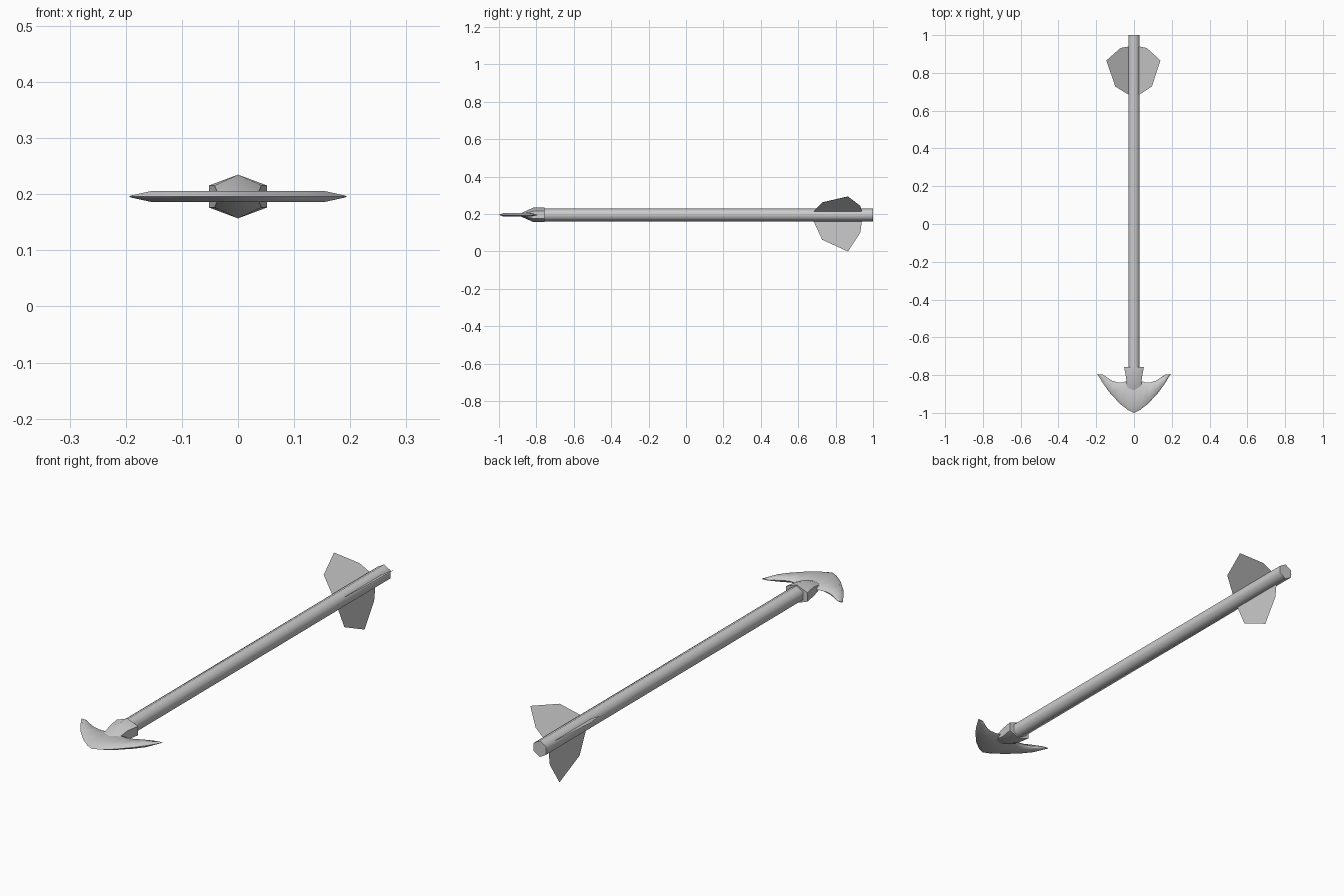
import bpy, math

if "Cube" in bpy.data.objects:
    bpy.data.objects.remove(bpy.data.objects["Cube"])

ZC = 0.196  # height of the arrow's axis


def make(name, verts, faces, smooth=None):
    mesh = bpy.data.meshes.new(name)
    mesh.from_pydata(verts, [], faces)
    obj = bpy.data.objects.new(name, mesh)
    bpy.context.collection.objects.link(obj)
    if smooth:
        bpy.ops.object.select_all(action='DESELECT')
        obj.select_set(True)
        bpy.context.view_layer.objects.active = obj
        bpy.ops.object.shade_smooth_by_angle(angle=math.radians(smooth))
    return obj


def loft(name, rings, smooth):
    """Skin a row of equal-sized rings and cap both ends."""
    n = len(rings[0])
    verts = [v for r in rings for v in r]
    faces = [(i * n + j, i * n + (j + 1) % n, (i + 1) * n + (j + 1) % n, (i + 1) * n + j)
             for i in range(len(rings) - 1) for j in range(n)]
    faces.append(tuple(reversed(range(n))))
    faces.append(tuple(range(len(verts) - n, len(verts))))
    return make(name, verts, faces, smooth)


def hexagon(y, w, h):
    """Six-sided ring facing y, corners up and down, half-width w, half-height h."""
    pts = [(0, -h), (-w, -h / 2), (-w, h / 2), (0, h), (w, h / 2), (w, -h / 2)]
    return [(x, y, ZC + z) for x, z in pts]


# Shaft and socket
loft("shaft", [hexagon(-0.78, 0.03, 0.035), hexagon(1.0, 0.03, 0.035)], 65)
loft("socket", [hexagon(-0.88, 0.035, 0.010), hexagon(-0.815, 0.042, 0.039),
                hexagon(-0.757, 0.052, 0.039)], 50)

# Crescent broadhead: (outer edge x, y), (inner edge x, y), half-thickness
half = [((0.194, -0.795), (0.166, -0.797), 0.002),
        ((0.160, -0.850), (0.115, -0.830), 0.010),
        ((0.127, -0.895), (0.090, -0.838), 0.010),
        ((0.074, -0.952), (0.060, -0.838), 0.010),
        ((0.030, -0.986), (0.030, -0.830), 0.010)]
mirrored = [((-a[0], a[1]), (-b[0], b[1]), t) for a, b, t in half]
columns = mirrored + [((0, -1.0), (0, -0.83), 0.010)] + half[::-1]


def blade_section(a, b, t):
    def at(f, z):
        return (a[0] + (b[0] - a[0]) * f, a[1] + (b[1] - a[1]) * f, ZC + z)
    return [at(0, 0), at(0.15, t), at(0.85, t), at(1, 0), at(0.85, -t), at(0.15, -t)]


loft("arrowhead", [blade_section(*c) for c in columns], 60)

# Three flat vanes: (y, distance from axis)
vane = [(0.67, 0.02), (0.685, 0.04), (0.728, 0.133), (0.866, 0.196),
        (0.932, 0.095), (0.94, 0.035), (0.94, 0.02)]
for i, (deg, size) in enumerate([(-90, 1.0), (35, 0.87), (146, 0.90)]):
    c, s = math.cos(math.radians(deg)), math.sin(math.radians(deg))
    make(f"vane_{i + 1}", [(r * size * c, y, ZC + r * size * s) for y, r in vane],
         [tuple(range(len(vane)))])
